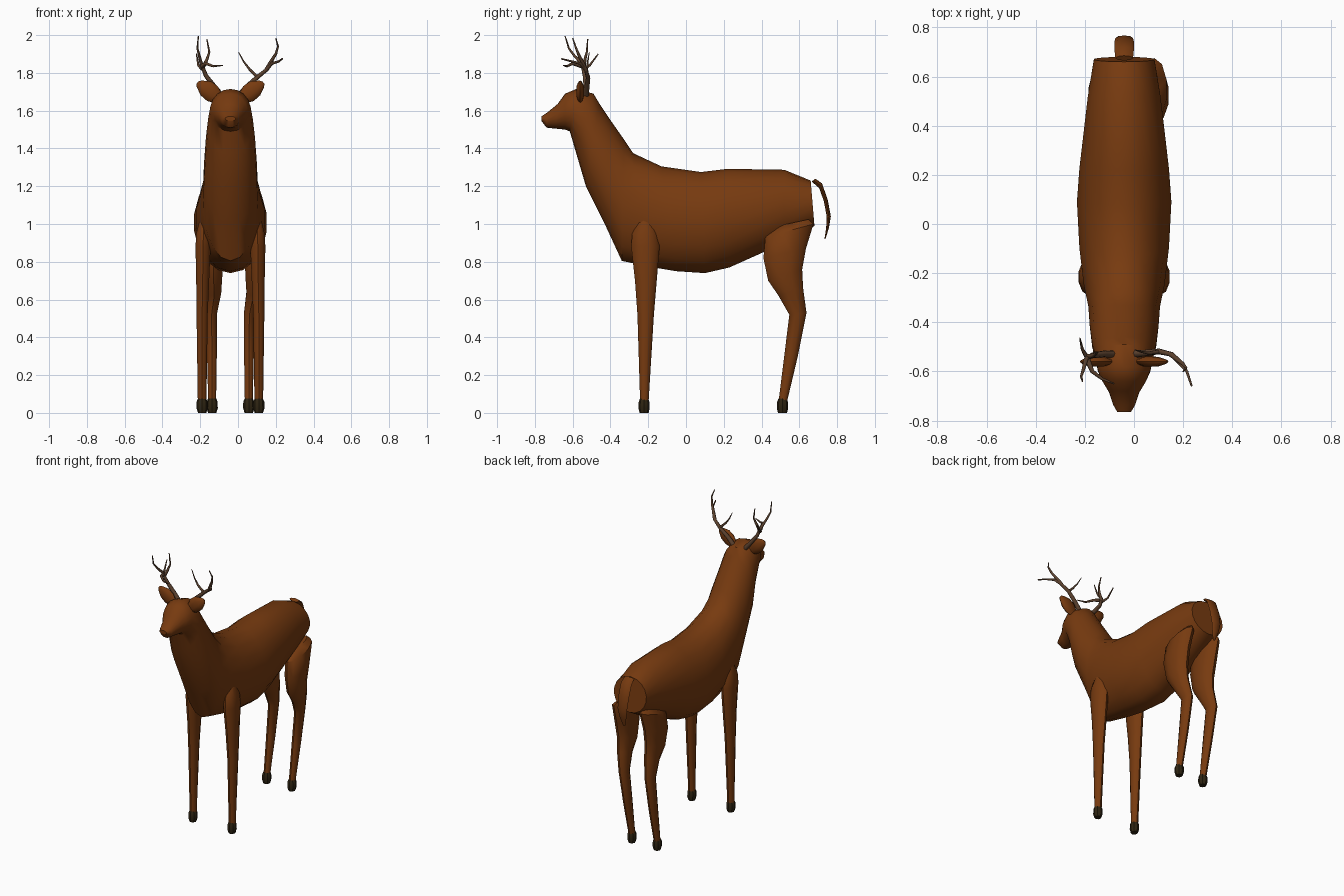
import bpy
import bmesh
from math import cos, sin, pi, radians
from mathutils import Vector

default_cube = bpy.data.objects.get("Cube")
if default_cube:
    bpy.data.objects.remove(default_cube, do_unlink=True)

MIDDLE = -0.04  # x of the body's plane of symmetry


def make_material(name, colour):
    material = bpy.data.materials.new(name)
    material.use_nodes = True
    material.diffuse_color = (*colour, 1)
    shader = material.node_tree.nodes["Principled BSDF"]
    shader.inputs["Base Color"].default_value = (*colour, 1)
    shader.inputs["Roughness"].default_value = 0.8
    return material


fur = make_material("russet_fur", (.185, .043, .005))
horn = make_material("antler_brown", (.11, .055, .028))
hoof_dark = make_material("dark_hoof", (.028, .018, .006))


def loft(name, rings, sides, material, angle=40):
    """Skin elliptical rings, each given as centre, first axis, second axis."""
    bm = bmesh.new()
    loops = []
    for centre, u, v in rings:
        loop = []
        for i in range(sides):
            turn = 2 * pi * i / sides
            loop.append(bm.verts.new(centre + u * cos(turn) + v * sin(turn)))
        loops.append(loop)
    for low, high in zip(loops, loops[1:]):
        for i in range(sides):
            j = (i + 1) % sides
            bm.faces.new((low[i], low[j], high[j], high[i]))
    bm.faces.new(loops[0])
    bm.faces.new(loops[-1])
    bmesh.ops.recalc_face_normals(bm, faces=bm.faces)
    mesh = bpy.data.meshes.new(name)
    bm.to_mesh(mesh)
    bm.free()
    mesh.materials.append(material)
    obj = bpy.data.objects.new(name, mesh)
    bpy.context.collection.objects.link(obj)
    bpy.ops.object.select_all(action='DESELECT')
    obj.select_set(True)
    bpy.context.view_layer.objects.active = obj
    bpy.ops.object.shade_smooth_by_angle(angle=radians(angle))
    return obj


def side_ring(x, half_width, y1, z1, y2, z2):
    """Ring whose outline in the side profile runs from point 1 to point 2."""
    a, b = Vector((x, y1, z1)), Vector((x, y2, z2))
    return (a + b) / 2, (a - b) / 2, Vector((half_width, 0, 0))


def tube(name, points, start, end, material):
    """Tapering branch along a path."""
    path = [Vector(p) for p in points]
    rings = []
    for i, point in enumerate(path):
        before, after = path[max(i - 1, 0)], path[min(i + 1, len(path) - 1)]
        tangent = (after - before).normalized()
        u = tangent.cross(Vector((.3, 1, .1))).normalized()
        radius = start + (end - start) * i / (len(path) - 1)
        rings.append((point, u * radius, tangent.cross(u) * radius))
    return loft(name, rings, 7, material, 60)


# Trunk, neck and head: half width, then top and bottom profile points
trunk = [
    (.125, .66, 1.23, .68, .99),
    (.15, .52, 1.287, .52, .90),
    (.185, .22, 1.292, .23, .77),
    (.195, .08, 1.275, .10, .74),
    (.185, -.13, 1.305, -.05, .75),
    (.167, -.28, 1.375, -.20, .775),
    (.148, -.33, 1.45, -.34, .805),
    (.142, -.40, 1.55, -.43, 1.0),
    (.132, -.46, 1.64, -.53, 1.2),
    (.12, -.49, 1.69, -.58, 1.37),
    (.108, -.58, 1.715, -.615, 1.49),
    (.09, -.64, 1.69, -.64, 1.50),
    (.062, -.68, 1.635, -.69, 1.505),
    (.045, -.735, 1.59, -.738, 1.51),
    (.028, -.765, 1.57, -.765, 1.545),
]
loft("body_neck_and_head", [side_ring(MIDDLE, *row) for row in trunk], 18, fur)

# Tail: a thin strap curving down from the rump
tail = [
    (.036, .665, 1.225, .685, 1.24),
    (.04, .705, 1.19, .72, 1.215),
    (.04, .73, 1.12, .75, 1.13),
    (.036, .745, 1.04, .767, 1.04),
    (.026, .742, .98, .757, .98),
    (.008, .733, .92, .738, .92),
]
loft("tail", [side_ring(MIDDLE, *row) for row in tail], 8, fur)

# Leg rows: sideways offset, half width, front and back profile points
front_leg = [
    (.14, .025, -.25, 1.02, -.18, 1.02),
    (.143, .04, -.285, .95, -.15, .95),
    (.145, .042, -.29, .88, -.14, .88),
    (.147, .036, -.27, .70, -.155, .70),
    (.15, .031, -.257, .52, -.17, .52),
    (.15, .024, -.243, .06, -.198, .06),
]
hind_leg = [
    (.09, .03, .49, .99, .65, 1.025),
    (.105, .052, .42, .93, .675, 1.0),
    (.11, .055, .41, .82, .635, .87),
    (.107, .048, .435, .70, .615, .76),
    (.104, .039, .49, .62, .62, .66),
    (.1, .03, .547, .52, .638, .53),
    (.098, .027, .52, .30, .592, .30),
    (.097, .022, .49, .06, .535, .06),
]
# Hoof rows: half width, half length, height
hoof = [(.022, .022, .075), (.029, .028, .06), (.03, .03, .025), (.022, .024, 0)]

for side, sign in (("left", 1), ("right", -1)):
    for part, rows, hoof_y, shift in (
            ("front", front_leg, -.222, 0), ("hind", hind_leg, .511, .018)):
        # The haunches sit slightly towards the left at the top
        rings = []
        for offset, width, *profile in rows:
            lean = shift if profile[1] > .6 else 0
            rings.append(side_ring(MIDDLE + sign * offset + lean, width, *profile))
        loft(f"{side}_{part}_leg", rings, 10, fur)
        x = MIDDLE + sign * rows[-1][0]
        loft(f"{side}_{part}_hoof",
             [(Vector((x, hoof_y, z)), Vector((w, 0, 0)), Vector((0, d, 0)))
              for w, d, z in hoof], 8, hoof_dark, 30)

    # Ear: a flattened leaf pointing up and out
    across = Vector((-.6 * sign, 0, .8))
    ear = [(.055, 1.655, .025), (.095, 1.69, .048), (.13, 1.718, .046),
           (.165, 1.742, .022), (.175, 1.748, .008)]
    loft(f"{side}_ear",
         [(Vector((MIDDLE + sign * x, -.56, z)), across * w, Vector((0, w * .45, 0)))
          for x, z, w in ear], 10, fur)

# Antlers: the two sides branch differently
branches = {
    "left_antler_beam": (.016, .004, [
        (-.01, -.53, 1.66), (.04, -.525, 1.72), (.10, -.518, 1.775),
        (.15, -.53, 1.815), (.18, -.56, 1.85), (.215, -.60, 1.86),
        (.235, -.66, 1.875)]),
    "left_antler_upper_tine": (.012, .003, [
        (.15, -.53, 1.815), (.175, -.55, 1.86), (.20, -.57, 1.90),
        (.212, -.585, 1.94), (.20, -.60, 1.985)]),
    "left_antler_inner_tine": (.009, .002, [
        (.10, -.52, 1.78), (.06, -.525, 1.82), (.03, -.52, 1.86),
        (.003, -.512, 1.91)]),
    "right_antler_beam": (.016, .003, [
        (-.07, -.53, 1.66), (-.12, -.528, 1.72), (-.17, -.535, 1.785),
        (-.195, -.55, 1.85), (-.205, -.59, 1.89), (-.215, -.62, 1.93),
        (-.21, -.64, 1.995)]),
    "right_antler_upper_tine": (.011, .003, [
        (-.19, -.54, 1.82), (-.165, -.535, 1.87), (-.152, -.525, 1.91),
        (-.165, -.52, 1.98)]),
    "right_antler_forward_tine": (.012, .003, [
        (-.19, -.55, 1.835), (-.17, -.60, 1.85), (-.13, -.63, 1.835),
        (-.08, -.65, 1.84)]),
    "right_antler_rear_tine": (.01, .003, [
        (-.19, -.545, 1.82), (-.21, -.51, 1.84), (-.22, -.465, 1.90)]),
}
for name, (start, end, points) in branches.items():
    tube(name, points, start, end, horn)
